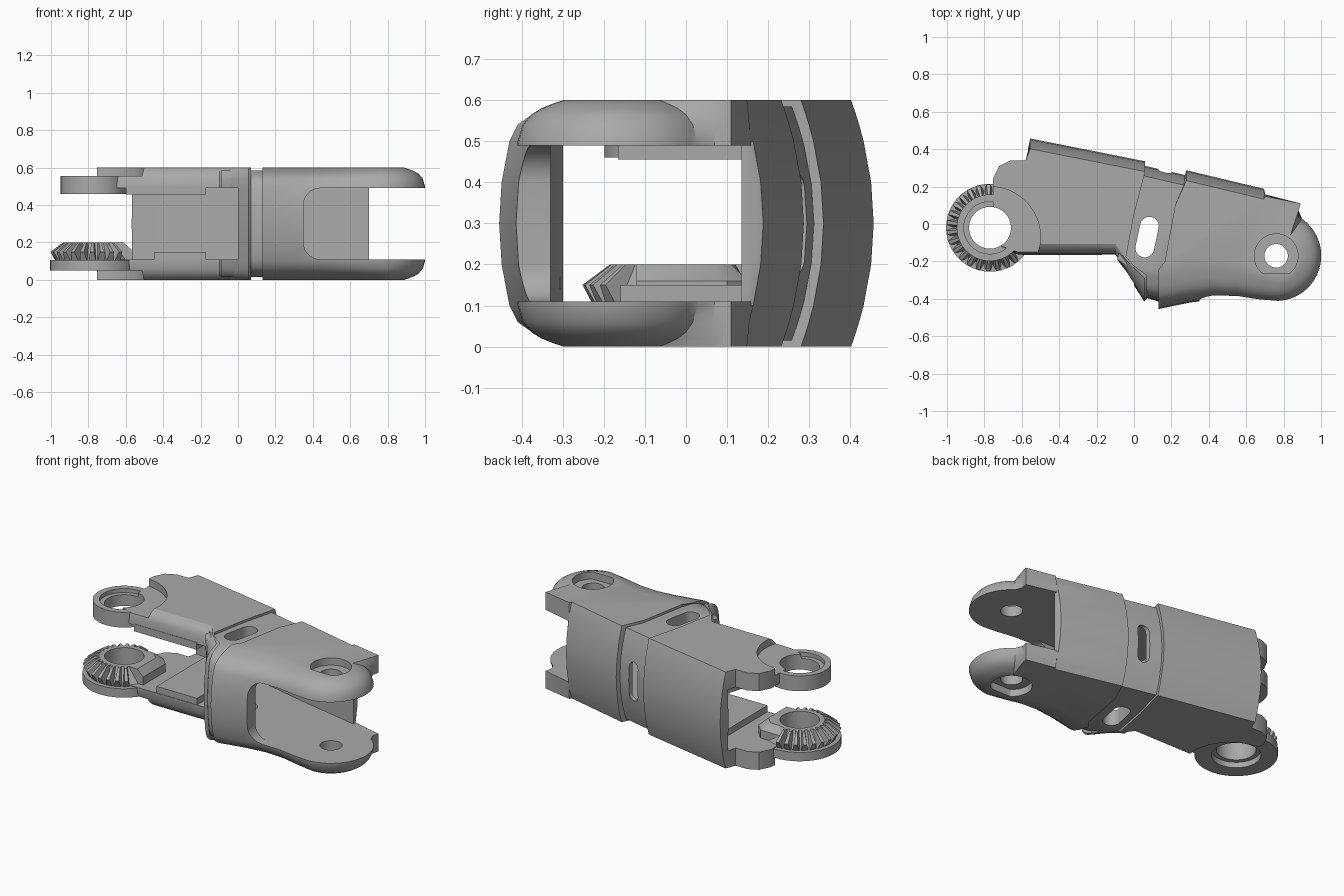
import bpy, bmesh
from math import sin, cos, pi, radians
from mathutils import Matrix

if "Cube" in bpy.data.objects:
    bpy.data.objects.remove(bpy.data.objects["Cube"])

grey = bpy.data.materials.new("machined grey")
grey.use_nodes = True
grey.diffuse_color = (0.4, 0.4, 0.4, 1)
grey.node_tree.nodes["Principled BSDF"].inputs["Base Color"].default_value = (0.4, 0.4, 0.4, 1)

MID = 0.3
PIVOT = (0.76, -0.17)
HUB = (-0.77, -0.02)
# rounding of the shell: distance from mid height, inward inset
CROWN = [(0, 0), (.1, .006), (.2, .025), (.24, .045), (.265, .08), (.28, .12), (.292, .17), (.3, .21)]


def make(name, rings):
    """Solid skinned over a stack of equal-length rings."""
    bm = bmesh.new()
    rows = [[bm.verts.new(p) for p in r] for r in rings]
    n = len(rows[0])
    for a, b in zip(rows, rows[1:]):
        for i in range(n):
            j = (i + 1) % n
            bm.faces.new((a[i], a[j], b[j], b[i]))
    bm.faces.new(rows[0][::-1])
    bm.faces.new(rows[-1])
    bmesh.ops.recalc_face_normals(bm, faces=bm.faces)
    mesh = bpy.data.meshes.new(name)
    bm.to_mesh(mesh)
    bm.free()
    mesh.materials.append(grey)
    ob = bpy.data.objects.new(name, mesh)
    bpy.context.scene.collection.objects.link(ob)
    return ob


def prism(name, pts, z0, z1, sideways=False):
    ob = make(name, [[(x, y, z) for x, y in pts] for z in (z0, z1)])
    if sideways:  # profile in x/z, extruded along -y
        ob.data.transform(Matrix.Rotation(pi / 2, 4, 'X'))
    return ob


def arc(c, r, a0, a1, n):
    return [(c[0] + r * cos(radians(a0 + (a1 - a0) * i / n)),
             c[1] + r * sin(radians(a0 + (a1 - a0) * i / n))) for i in range(n + 1)]


def disc(name, c, r, z0, z1, r1=None):
    lo, hi = arc(c, r, 0, 360, 48)[:-1], arc(c, r1 or r, 0, 360, 48)[:-1]
    return make(name, [[(x, y, z0) for x, y in lo], [(x, y, z1) for x, y in hi]])


def slot(c, half, r, angle):
    dx, dy = half * cos(radians(angle)), half * sin(radians(angle))
    return (arc((c[0] + dx, c[1] + dy), r, angle - 90, angle + 90, 12)
            + arc((c[0] - dx, c[1] - dy), r, angle + 90, angle + 270, 12))


def shell(name, outline, half=MID):
    """Outline points carry a weight: positive rounds the front, negative bows the back."""
    rings = []
    for s, d, inset in [(-1, *c) for c in CROWN[:0:-1]] + [(1, *c) for c in CROWN]:
        ring = []
        for x, y, w in outline:
            if w < 0:
                y += w * 0.055 * (d / MID) ** 2
            elif x > PIVOT[0]:
                vx, vy = PIVOT[0] - x, PIVOT[1] - y
                k = w * inset / (vx * vx + vy * vy) ** 0.5
                x, y = x + vx * k, y + vy * k
            else:
                y += w * inset
            ring.append((x, y, MID + s * d * half / MID))
        rings.append(ring)
    return make(name, rings)


def boolean(ob, others, op='DIFFERENCE'):
    for o in others:
        m = ob.modifiers.new(o.name, 'BOOLEAN')
        m.operation, m.object, m.solver = op, o, 'EXACT'
    deps = bpy.context.evaluated_depsgraph_get()
    mesh = bpy.data.meshes.new_from_object(ob.evaluated_get(deps))
    ob.modifiers.clear()
    ob.data = mesh


# main shells and the collar between them
tip = [(x, y, 0.6) for x, y in arc(PIVOT, 0.255, -88, 55, 20)]
front_shell = shell("distal_shell", [
    (.13, -.455, 1), (.2, -.44, 1), (.3, -.42, 1), (.42, -.405, 1), (.55, -.405, .9),
    (.67, -.42, .75)] + tip + [
    (.88, .07, 0), (.89, .11, 0), (.7, .165, -.3), (.695, .188, -1), (.28, .287, -1),
    (.22, .1, 0), (.165, -.2, 0)])
rear_shell = shell("proximal_shell", [
    (.06, .335, -1), (0, .05, 0), (-.045, -.19, 0), (.07, -.4, .6), (.055, -.415, .6),
    (-.1, -.17, .3), (-.62, -.17, .3), (-.75, -.1, 0), (-.755, .24, 0), (-.72, .31, 0),
    (-.66, .34, 0), (-.58, .34, 0), (-.555, .457, -1)])
collar = shell("collar", [
    (.28, .26, -1), (.04, .315, -1), (-.03, .05, 0), (-.09, -.19, 0), (.05, -.39, .6),
    (.15, -.42, .8), (.19, -.2, 0), (.25, .1, 0)], 0.285)

# cutters: hollow core, mouth, slots, pin holes and lobe recesses
core = prism("core_cutter", [
    (-1.2, .395), (-.55, .395), (.06, .275), (.27, .225), (.7, .135), (.7, .5), (1.2, .5),
    (1.2, -.6), (.75, -.6), (.7, -.33), (.1, -.33), (0, -.3), (0, -.6), (-1.2, -.6)], .11, .49)
mouth = prism("mouth_cutter", arc((.44, .2), .09, 270, 180, 8) + arc((.44, .4), .09, 180, 90, 8)
              + [(1.2, .49), (1.2, .11)], .2, .7, True)
top_slot = prism("top_slot_cutter", slot((.07, -.07), .06, .05, 78), -1, 1)
back_slot = prism("back_slot_cutter", slot((.165, .3), .085, .035, 90), -.5, -.15, True)
pin_hole = disc("pin_hole_cutter", PIVOT, .063, -1, 1)
flat_bore = [(x, max(y, PIVOT[1] - .095)) for x, y in arc(PIVOT, .117, 0, 360, 48)[:-1]]
bores = [prism("pin_bore_cutter", flat_bore, *z) for z in ((-.1, .045), (.555, .7))]
recesses = [disc("lobe_recess_cutter", (-.77, -.07), .27, *z) for z in ((-.1, .05), (.555, .7))]
hub_hole = disc("hub_hole_cutter", HUB, .112, -1, 1)
hub_bores = [disc("hub_bore_cutter", HUB, .14, *z) for z in ((-.1, .085), (.53, .7))]

# hub lobes and inner pads
upper_lobe = disc("upper_lobe", HUB, .178, .46, .555)
lower_lobe = disc("lower_lobe", HUB, .235, .05, .105)
upper_pad = prism("upper_pad", [(-.6, -.165), (-.17, -.165), (-.17, .33), (-.55, .38), (-.6, .2)], .455, .5)
lower_pad = prism("lower_pad", [(-.45, -.16), (-.17, -.16), (-.17, .31), (-.45, .36)], .1, .15)

# bevel gear: solid hub with teeth over the outer half
gear = disc("gear_hub", HUB, .2, .1, .2, .14)
gear_block = make("gear_block", [
    [(-.77, -.12, z), (-.57 - b, -.12, z), (-.57 - b, .1 - b, z), (-.62 - b, .15 - b, z), (-.77, .15 - b, z)]
    for z, b in ((.1, 0), (.16, 0), (.2, .04))])
teeth = []
for i in range(17):
    turn = Matrix.Translation((*HUB, 0)) @ Matrix.Rotation(radians(92 + 13.5 * i), 4, 'Z')
    section = [(.15, .1, .02), (.205, .1, .02), (.232, .15, .011), (.165, .2, .006), (.12, .2, .012)]
    tooth = make("gear_tooth", [[(r, s * w, z) for r, z, w in section] for s in (-1, 1)])
    tooth.data.transform(turn)
    teeth.append(tooth)

boolean(front_shell, [core, mouth, pin_hole] + bores)
boolean(rear_shell, [core, hub_hole] + recesses + hub_bores)
boolean(collar, [core, top_slot, back_slot])
for part in (upper_lobe, lower_lobe):
    boolean(part, [hub_hole] + hub_bores)
for part in (gear, gear_block):
    boolean(part, [hub_hole])

helpers = [core, mouth, top_slot, back_slot, pin_hole, hub_hole] + bores + recesses + hub_bores
for h in helpers:
    bpy.data.objects.remove(h)

for ob in [front_shell, rear_shell, collar, upper_lobe, lower_lobe, upper_pad, lower_pad,
           gear, gear_block] + teeth:
    ob.data.shade_smooth()
    ob.data.set_sharp_from_angle(angle=radians(30))
